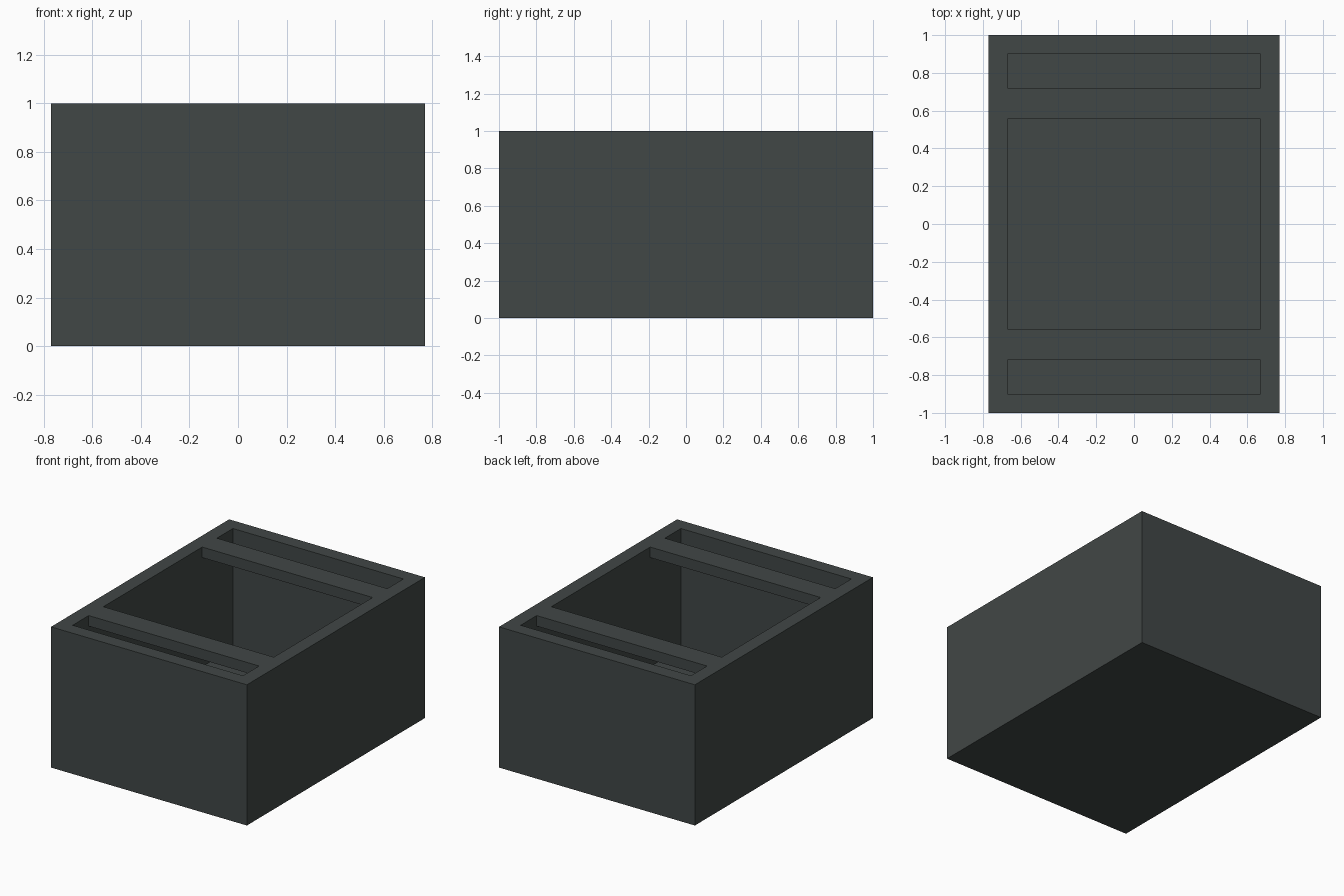
import bpy

if "Cube" in bpy.data.objects:
    bpy.data.objects.remove(bpy.data.objects["Cube"])

W, D, H = 1.54, 2.0, 1.0      # outer size
WALL, FLOOR, BAR = 0.10, 0.15, 0.075

mat = bpy.data.materials.new("dark slate grey")
mat.diffuse_color = (0.053, 0.063, 0.061, 1)
mat.use_nodes = True
mat.node_tree.nodes["Principled BSDF"].inputs["Base Color"].default_value = mat.diffuse_color


def box(name, x0, x1, y0, y1, z0, z1):
    bpy.ops.mesh.primitive_cube_add(
        size=1, location=((x0 + x1) / 2, (y0 + y1) / 2, (z0 + z1) / 2))
    ob = bpy.context.object
    ob.name = name
    ob.scale = (x1 - x0, y1 - y0, z1 - z0)
    bpy.ops.object.transform_apply(location=True, rotation=False, scale=True)
    return ob


def cut(target, cutter):
    mod = target.modifiers.new("cut", 'BOOLEAN')
    mod.operation = 'DIFFERENCE'
    mod.solver = 'EXACT'
    mod.object = cutter
    bpy.context.view_layer.objects.active = target
    bpy.ops.object.modifier_apply(modifier=mod.name)
    bpy.data.objects.remove(cutter)


# Crate body with one shared cavity, left closed just below the rim
ix, iy = W / 2 - WALL, D / 2 - WALL
body = box("crate_body", -W / 2, W / 2, -D / 2, D / 2, 0, H)
body.data.materials.append(mat)
cut(body, box("cavity_cutter", -ix, ix, -iy, iy, FLOOR, H - BAR))

# Three openings in the top leave two cross bars
for y0, y1 in ((-iy, -0.72), (-0.555, 0.555), (0.72, iy)):
    cut(body, box("opening_cutter", -ix, ix, y0, y1, H - BAR - 0.02, H + 0.1))
